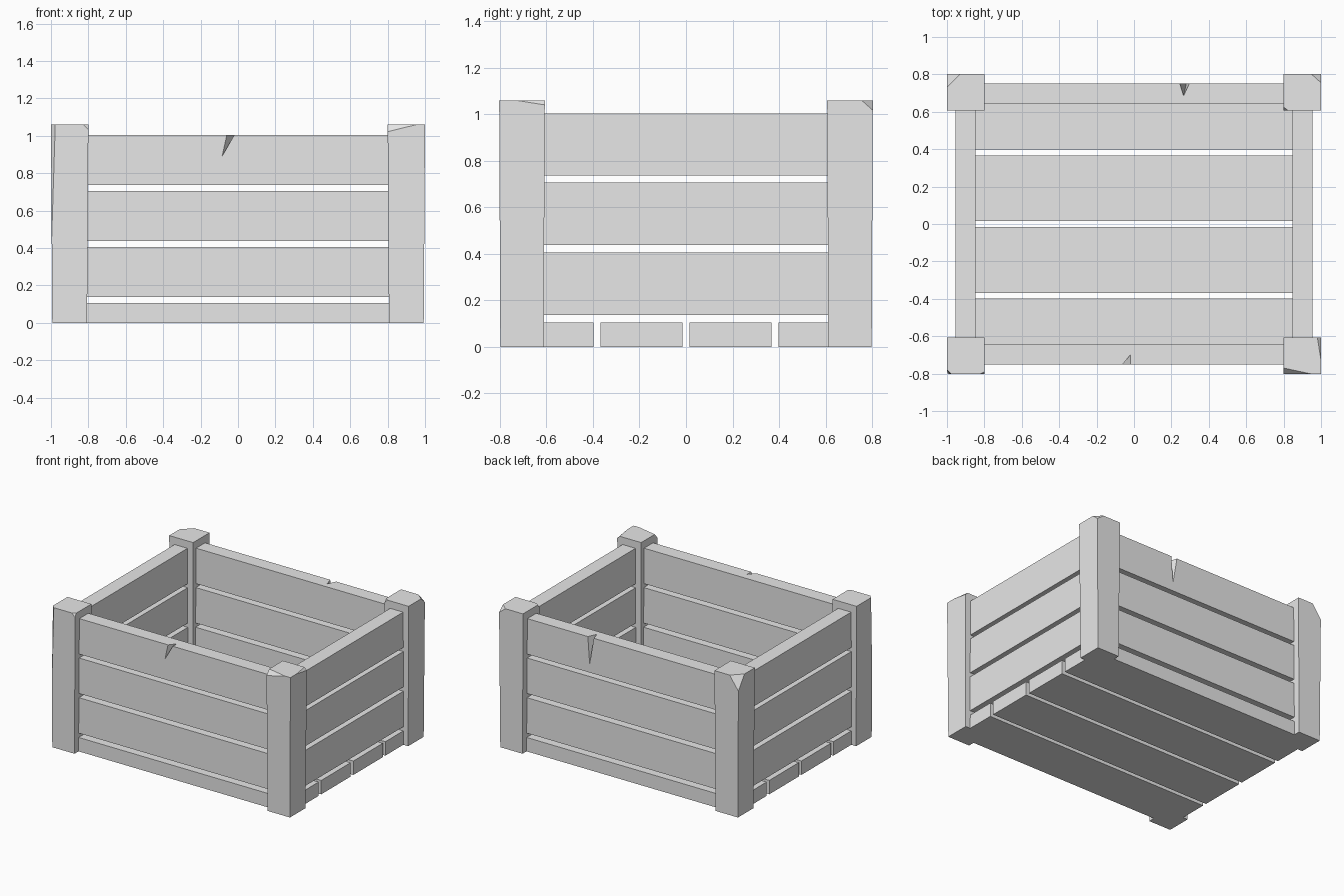
import bpy
import bmesh
from mathutils import Vector, Matrix

if "Cube" in bpy.data.objects:
    bpy.data.objects.remove(bpy.data.objects["Cube"], do_unlink=True)

grey = bpy.data.materials.new("plain_grey")
grey.use_nodes = True
grey.diffuse_color = (0.8, 0.8, 0.8, 1)
grey.node_tree.nodes["Principled BSDF"].inputs["Base Color"].default_value = grey.diffuse_color

TOP = 1.06


def finish(bm, name):
    """Turn a bmesh into a linked object."""
    bmesh.ops.recalc_face_normals(bm, faces=bm.faces)
    mesh = bpy.data.meshes.new(name)
    bm.to_mesh(mesh)
    bm.free()
    mesh.materials.append(grey)
    obj = bpy.data.objects.new(name, mesh)
    bpy.context.collection.objects.link(obj)
    return obj


def box(x, y, z):
    """Box from three (low, high) ranges."""
    bm = bmesh.new()
    spans = [Vector(s) for s in zip(x, y, z)]
    size = spans[1] - spans[0]
    centre = (spans[0] + spans[1]) / 2
    bmesh.ops.create_cube(bm, size=1, matrix=Matrix.Translation(centre) @ Matrix.Diagonal(size).to_4x4())
    return bm


def chip(bm, a, b, c, inside):
    """Slice off the side of plane abc that faces away from the inside point."""
    a, b, c = Vector(a), Vector(b), Vector(c)
    normal = (b - a).cross(c - a).normalized()
    if normal.dot(inside - a) > 0:
        normal.negate()
    cut = bmesh.ops.bisect_plane(bm, geom=bm.verts[:] + bm.edges[:] + bm.faces[:],
                                 plane_co=a, plane_no=normal, clear_outer=True)
    rim = [e for e in cut["geom_cut"] if isinstance(e, bmesh.types.BMEdge)]
    bmesh.ops.contextual_create(bm, geom=rim)


def notch(obj, left, right, inner, tip):
    """Cut a splinter-shaped wedge whose root runs from inner to tip."""
    middle = (Vector(inner) + Vector(tip)) / 2
    bm = bmesh.new()
    for p in (left, right, inner, tip):
        bm.verts.new(middle + (Vector(p) - middle) * 3)
    bmesh.ops.convex_hull(bm, input=bm.verts)
    cutter = finish(bm, "notch_cutter")
    cutter.hide_render = True
    mod = obj.modifiers.new("notch", 'BOOLEAN')
    mod.operation = 'DIFFERENCE'
    mod.solver = 'EXACT'
    mod.object = cutter
    bpy.context.view_layer.objects.active = obj
    bpy.ops.object.modifier_apply(modifier=mod.name)
    bpy.data.objects.remove(cutter, do_unlink=True)


# Chipped corners of each post, three points per cut
chips = {
    "front_left_post": (1, -1, [
        ((0.8, -0.8, 1.025), (0.94, -0.8, TOP), (0.8, -0.77, TOP)),
        ((1, -0.73, TOP), (1, -0.605, 1.04), (0.98, -0.605, TOP))]),
    "front_right_post": (-1, -1, [
        ((-0.98, -0.8, TOP), (-1, -0.78, TOP), (-0.995, -0.8, 0.5)),
        ((-0.82, -0.8, TOP), (-0.8, -0.79, TOP), (-0.8, -0.8, 1.04))]),
    "back_left_post": (1, 1, [
        ((0.95, 0.8, TOP), (1, 0.755, TOP), (1, 0.8, 1.02)),
        ((0.8, 0.625, TOP), (0.82, 0.61, TOP), (0.8, 0.61, 1.04))]),
    "back_right_post": (-1, 1, [
        ((-0.93, 0.8, TOP), (-1, 0.73, TOP), (-1, 0.8, 0.96))]),
}

# Corner posts, slightly narrower at the foot
for name, (sx, sy, cuts) in chips.items():
    bm = box((0.8, 1), (0.607, 0.803), (0, TOP))
    for v in bm.verts:
        if v.co.z < 0.01:
            v.co.x = 0.9 + (v.co.x - 0.9) * 0.93
            v.co.y = 0.705 + (v.co.y - 0.705) * 0.95
        v.co.x *= sx
        v.co.y *= sy
    bmesh.ops.recalc_face_normals(bm, faces=bm.faces)
    for points in cuts:
        chip(bm, *points, Vector((0.9 * sx, 0.705 * sy, 0.5)))
    finish(bm, name)

# Three wall slats on every side
walls = {}
for level, low in zip(("lower", "middle", "upper"), (0.138, 0.438, 0.736)):
    z = (low, low + 0.268)
    for side, s in (("front", -1), ("back", 1)):
        y = sorted((0.643 * s, 0.75 * s))
        walls[side, level] = finish(box((-0.82, 0.82), y, z), f"{side}_{level}_slat")
    for side, s in (("left", 1), ("right", -1)):
        x = sorted((0.847 * s, 0.955 * s))
        finish(box(x, (-0.625, 0.625), z), f"{side}_{level}_slat")

# Splintered notches in the top front and back slats
rim = 0.736 + 0.268
notch(walls["front", "upper"], (-0.06, -0.75, rim), (-0.02, -0.75, rim),
      (-0.02, -0.7, rim), (-0.085, -0.75, 0.89))
notch(walls["back", "upper"], (0.245, 0.75, rim), (0.295, 0.75, rim),
      (0.265, 0.685, rim), (0.28, 0.75, 0.8))

# Four floor boards
for i, low in enumerate((-0.75, -0.368, 0.015, 0.398)):
    finish(box((-0.953, 0.953), (low, low + 0.352), (0, 0.105)), f"floor_board_{i + 1}")
